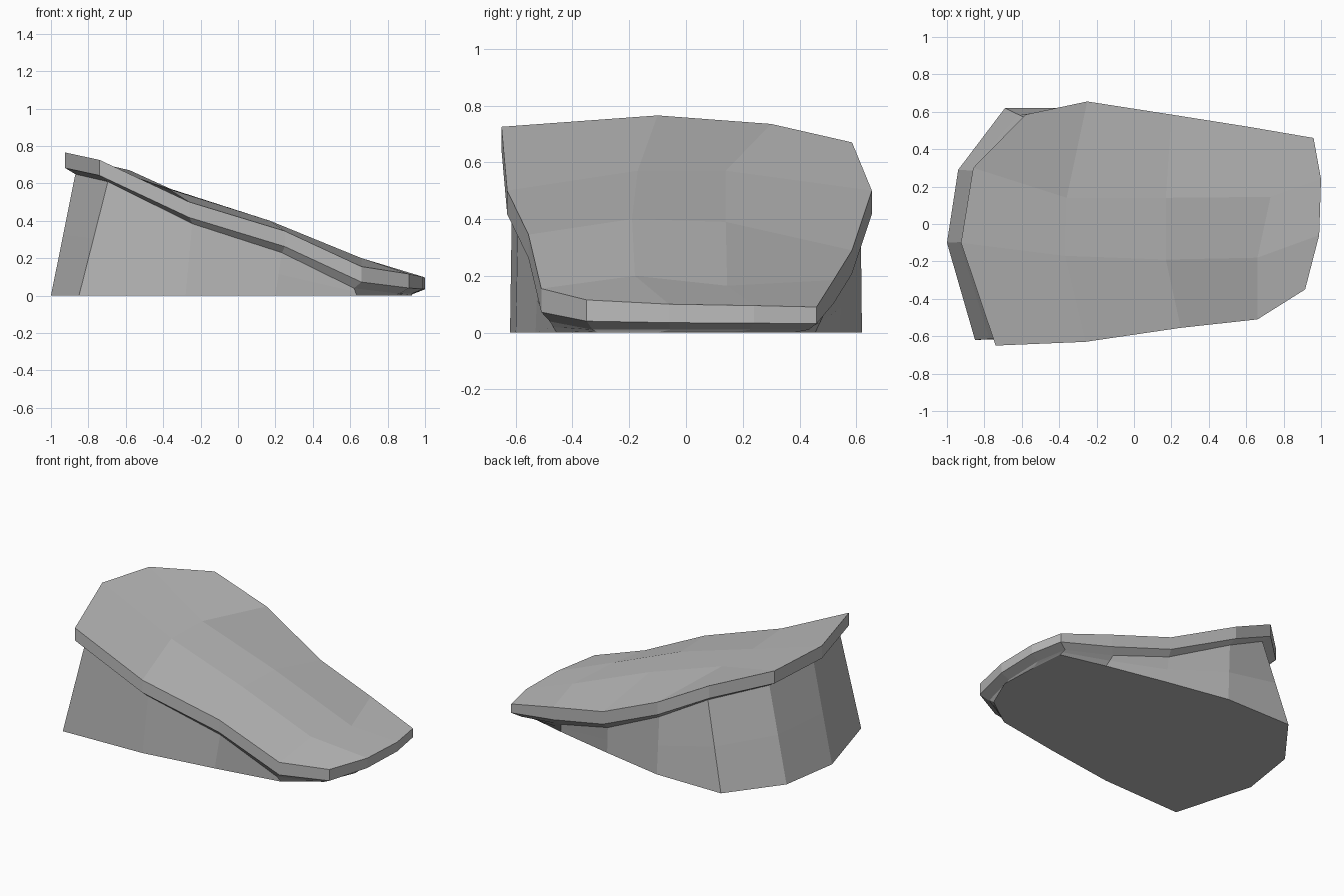
import bpy
import bmesh
from mathutils import Vector

if "Cube" in bpy.data.objects:
    bpy.data.objects.remove(bpy.data.objects["Cube"], do_unlink=True)

stone = bpy.data.materials.new("grey_stone")
stone.use_nodes = True
COLOUR = (0.5, 0.5, 0.5, 1)
stone.diffuse_color = COLOUR
stone.node_tree.nodes["Principled BSDF"].inputs["Base Color"].default_value = COLOUR

# Sloping top surface: four rows from back to front, each running left to right
TOP = [
    [(-.58, .585, .67), (-.25, .655, .5), (.2, .585, .29), (.61, .52, .185), (.96, .46, .09)],
    [(-.86, .3, .735), (-.36, .14, .57), (.17, .14, .39), (.73, .145, .165), (1, .24, .095)],
    [(-.925, -.1, .765), (-.37, -.17, .57), (.17, -.19, .4), (.66, -.18, .2), (.99, -.06, .1)],
    [(-.74, -.65, .725), (-.26, -.63, .5), (.25, -.555, .345), (.66, -.51, .155), (.915, -.35, .115)],
]
# Footprint of the base, in the same order as the border of the top surface
FOOT = [(-.69, .62), (-.22, .62), (.2, .54), (.6, .455), (.9, .38), (.92, .155), (.93, -.1),
        (.84, -.31), (.635, -.456), (.2, -.53), (-.28, -.6), (-.85, -.62), (-1, -.1), (-.94, .29)]


def border(grid):
    """Walk once around the outside of a grid of rows."""
    right = [row[-1] for row in grid[1:-1]]
    left = [row[0] for row in grid[1:-1]]
    return grid[0] + right + grid[-1][::-1] + left[::-1]


def add_ring(bm, points):
    return [bm.verts.new(p) for p in points]


def bridge(bm, upper, lower):
    for i in range(len(upper)):
        j = (i + 1) % len(upper)
        bm.faces.new((upper[i], upper[j], lower[j], lower[i]))


def finish(bm, name):
    bmesh.ops.recalc_face_normals(bm, faces=bm.faces[:])
    mesh = bpy.data.meshes.new(name)
    bm.to_mesh(mesh)
    bm.free()
    mesh.materials.append(stone)
    obj = bpy.data.objects.new(name, mesh)
    bpy.context.collection.objects.link(obj)
    return obj


# Rim drops straight down and thins out towards the low end
edge = [Vector(p) for p in border(TOP)]
rim = [Vector((p.x, p.y, max(p.z - .083, p.z * .35))) for p in edge]
rim = [Vector((p.x, p.y, max(p.z, .02))) for p in rim]
# Underside tucks inwards to meet the base
neck = [Vector((p.x * .94, p.y * .94, max(p.z - .033, .01))) for p in rim]
foot = [Vector((x, y, 0)) for x, y in FOOT]
# Waist of the wall between neck and foot
waist = [a.lerp(b, .5) for a, b in zip(neck, foot)]

# Overhanging slab
bm = bmesh.new()
grid = [add_ring(bm, row) for row in TOP]
for back, front in zip(grid, grid[1:]):
    for i in range(len(back) - 1):
        bm.faces.new((back[i], front[i], front[i + 1], back[i + 1]))
rim_verts = add_ring(bm, rim)
neck_verts = add_ring(bm, neck)
bridge(bm, border(grid), rim_verts)
bridge(bm, rim_verts, neck_verts)
finish(bm, "rock_slab")

# Supporting base with a flat bottom
bm = bmesh.new()
rings = [add_ring(bm, ring) for ring in (neck, waist, foot)]
for upper, lower in zip(rings, rings[1:]):
    bridge(bm, upper, lower)
bm.faces.new(rings[-1])
finish(bm, "rock_base")
